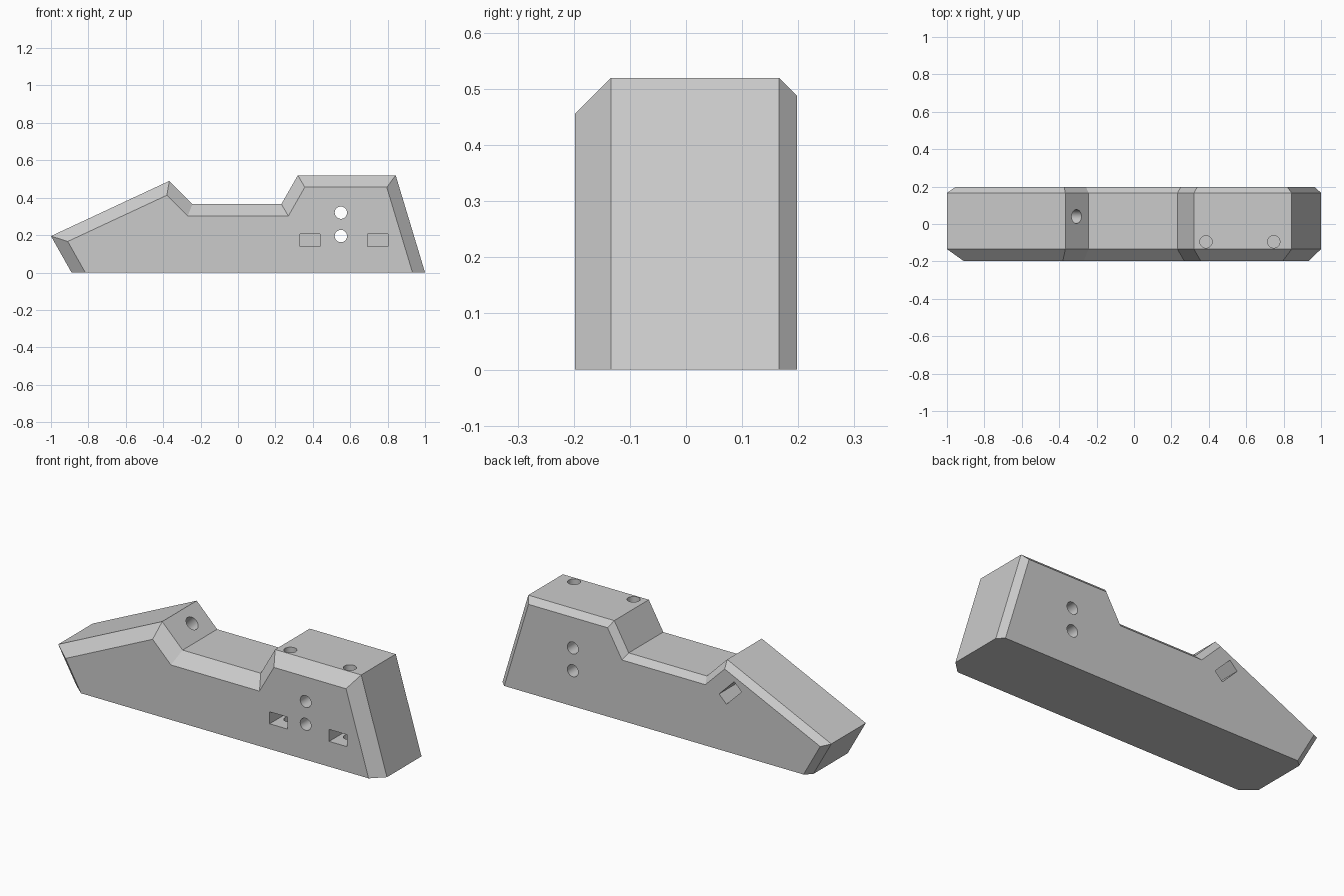
import bpy
import bmesh
from math import radians
from mathutils import Vector, Matrix

cube = bpy.data.objects.get("Cube")
if cube:
    bpy.data.objects.remove(cube, do_unlink=True)

grey = bpy.data.materials.new("plain grey")
grey.use_nodes = True
colour = (0.6, 0.6, 0.6, 1)
grey.diffuse_color = colour
grey.node_tree.nodes["Principled BSDF"].inputs["Base Color"].default_value = colour


def make_object(name, bm):
    bmesh.ops.recalc_face_normals(bm, faces=bm.faces[:])
    mesh = bpy.data.meshes.new(name)
    bm.to_mesh(mesh)
    bm.free()
    mesh.materials.append(grey)
    obj = bpy.data.objects.new(name, mesh)
    bpy.context.collection.objects.link(obj)
    return obj


# Side outline, clockwise from the nose underside; the last edge is the flat base
outline = [Vector(p) for p in (
    (-0.89, 0), (-1, 0.195), (-0.367, 0.49), (-0.243, 0.366),
    (0.232, 0.366), (0.32, 0.52), (0.843, 0.52), (1, 0))]


def inset(points, distance):
    """Offset every edge inwards except the base."""
    lines = []
    for i, p in enumerate(points):
        d = (points[(i + 1) % len(points)] - p).normalized()
        shift = 0 if i == len(points) - 1 else distance
        lines.append((p + Vector((d.y, -d.x)) * shift, d))
    result = []
    for i, (q, e) in enumerate(lines):
        p, d = lines[i - 1]
        t = (q - p).cross(e) / d.cross(e)
        result.append(p + d * t)
    return result


# Body: chamfered on the front and, less deeply, on the back
FRONT, BACK = -0.198, 0.198
WIDE, NARROW = 0.064, 0.032
sections = [(FRONT, WIDE), (FRONT + WIDE, 0), (BACK - NARROW, 0), (BACK, NARROW)]
bm = bmesh.new()
rings = [[bm.verts.new((p.x, y, p.y)) for p in inset(outline, d)] for y, d in sections]
bm.faces.new(rings[0])
bm.faces.new(rings[-1][::-1])
for a, b in zip(rings, rings[1:]):
    for i in range(len(a)):
        j = (i + 1) % len(a)
        bm.faces.new((a[i], a[j], b[j], b[i]))
body = make_object("body", bm)


def cut(cutter):
    mod = body.modifiers.new(cutter.name, "BOOLEAN")
    mod.operation = "DIFFERENCE"
    mod.solver = "EXACT"
    mod.object = cutter
    bpy.context.view_layer.objects.active = body
    bpy.ops.object.modifier_apply(modifier=mod.name)
    bpy.data.objects.remove(cutter, do_unlink=True)


def cut_hole(name, start, end, radius=0.033):
    start, end = Vector(start), Vector(end)
    axis = end - start
    turn = axis.to_track_quat("Z", "Y").to_matrix().to_4x4()
    bm = bmesh.new()
    bmesh.ops.create_cone(bm, cap_ends=True, segments=32, radius1=radius, radius2=radius,
                          depth=axis.length,
                          matrix=Matrix.Translation((start + end) / 2) @ turn)
    cut(make_object(name, bm))


def cut_slot(name, centre, size, angle=0):
    bm = bmesh.new()
    bmesh.ops.create_cube(bm, size=1, matrix=Matrix.Translation(centre)
                          @ Matrix.Rotation(angle, 4, "Y") @ Matrix.Diagonal((*size, 1)))
    cut(make_object(name, bm))


# Two cross holes right through the rear block
for z in (0.195, 0.32):
    cut_hole("cross_hole", (0.55, -0.3, z), (0.55, 0.3, z))

# Nut slots in the front face, each met by a bolt hole from the top
for x in (0.385, 0.747):
    cut_slot("nut_slot", (x, FRONT, 0.172), (0.108, 0.32, 0.066))
    cut_hole("bolt_hole", (x, -0.095, 0.6), (x, -0.095, 0.11))

# Slanted bolt hole in the notch, met by a tilted nut slot from the back
mouth = Vector((-0.307, 0.04, 0.43))
slant = Vector((0.707, 0, 0.707))
cut_hole("slanted_hole", mouth + slant * 0.08, mouth - slant * 0.2, 0.037)
cut_slot("tilted_slot", mouth - slant * 0.143 + Vector((0, BACK - mouth.y, 0)),
         (0.13, 0.44, 0.063), radians(45))

# Smooth bores, crisp edges
bpy.ops.object.select_all(action="DESELECT")
body.select_set(True)
bpy.context.view_layer.objects.active = body
bpy.ops.object.shade_smooth_by_angle(angle=radians(25))
